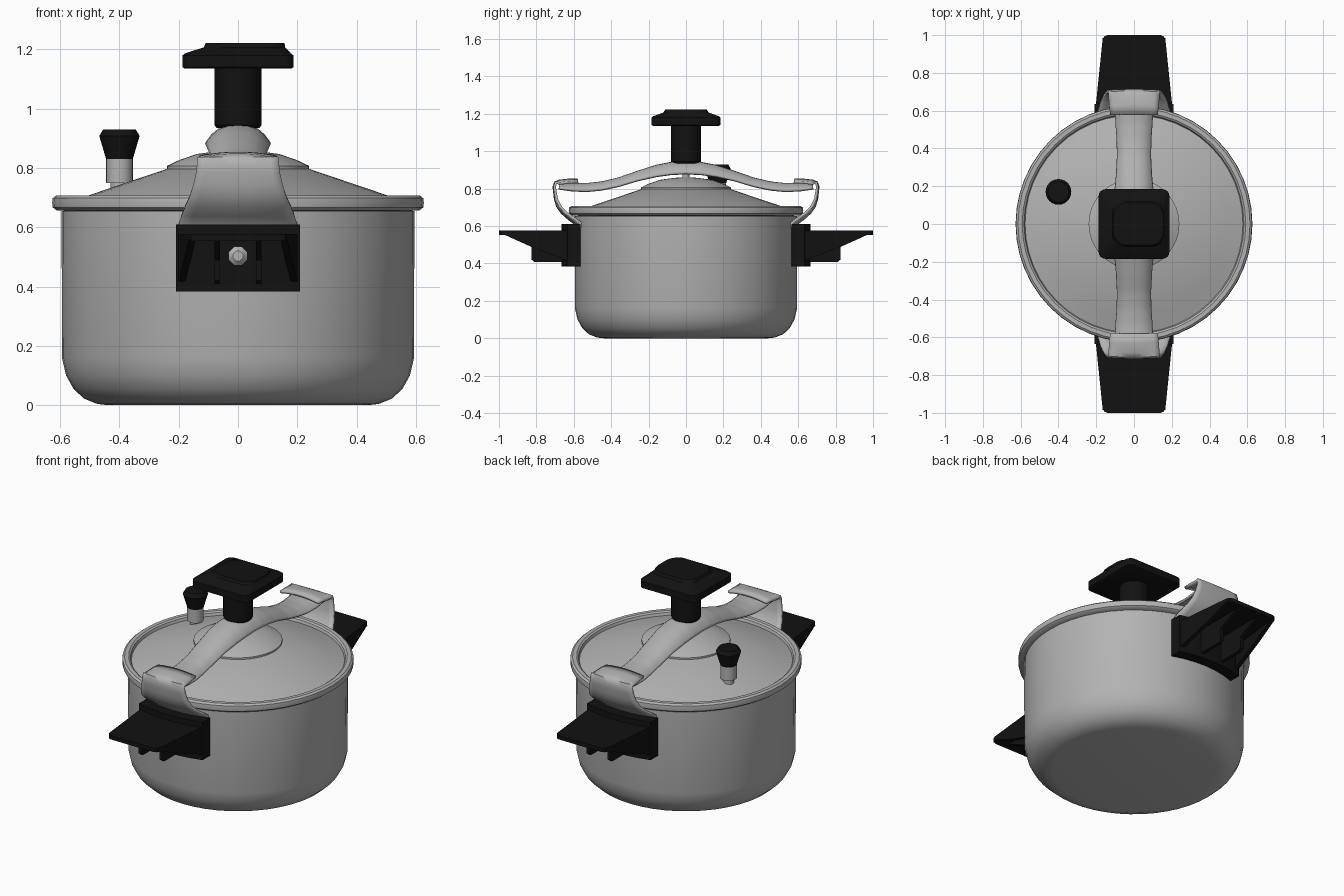
import bpy, bmesh, math

if "Cube" in bpy.data.objects:
    bpy.data.objects.remove(bpy.data.objects["Cube"])

def material(name, v):
    m = bpy.data.materials.new(name)
    m.diffuse_color = (v, v, v, 1)
    m.use_nodes = True
    m.node_tree.nodes["Principled BSDF"].inputs["Base Color"].default_value = m.diffuse_color
    return m

STEEL = material("brushed_steel", 0.45)
BLACK = material("black_plastic", 0.006)

def finish(name, bm, mat, angle=35, thickness=0, turn=0):
    bmesh.ops.remove_doubles(bm, verts=bm.verts, dist=1e-5)
    bmesh.ops.recalc_face_normals(bm, faces=bm.faces)
    me = bpy.data.meshes.new(name)
    bm.to_mesh(me)
    bm.free()
    me.materials.append(mat)
    ob = bpy.data.objects.new(name, me)
    bpy.context.collection.objects.link(ob)
    ob.rotation_euler.z = turn
    if thickness:
        mod = ob.modifiers.new("thickness", 'SOLIDIFY')
        mod.thickness = thickness
        mod.offset = 0
    bpy.ops.object.select_all(action='DESELECT')
    ob.select_set(True)
    bpy.context.view_layer.objects.active = ob
    bpy.ops.object.shade_smooth_by_angle(angle=math.radians(angle))
    return ob

def loft(name, rings, mat, closed=True, caps=True, **kw):
    """Skin a list of equal-length point rings."""
    bm = bmesh.new()
    vr = [[bm.verts.new(p) for p in r] for r in rings]
    n = len(vr[0])
    for a, b in zip(vr, vr[1:]):
        for i in range(n if closed else n - 1):
            j = (i + 1) % n
            bm.faces.new((a[i], a[j], b[j], b[i]))
    if closed and caps:
        bm.faces.new(vr[0])
        bm.faces.new(vr[-1])
    return finish(name, bm, mat, **kw)

def lathe(name, profile, mat, at=(0, 0), n=48, **kw):
    rings = [[(at[0] + r * math.cos(2 * math.pi * i / n),
               at[1] + r * math.sin(2 * math.pi * i / n), z) for i in range(n)]
             for r, z in profile]
    return loft(name, rings, mat, **kw)

def rounded_rect(hx, hy, r, z, cx=0, steps=5):
    pts = []
    for k, (sx, sy) in enumerate(((1, 1), (-1, 1), (-1, -1), (1, -1))):
        for i in range(steps):
            a = math.pi / 2 * (k + i / (steps - 1))
            pts.append((cx + sx * (hx - r) + r * math.cos(a), sy * (hy - r) + r * math.sin(a), z))
    return pts

def interp(keys, t):
    """Smooth interpolation through (t, a, b, ...) keys."""
    for a, b in zip(keys, keys[1:]):
        if t <= b[0]:
            break
    f = (t - a[0]) / (b[0] - a[0])
    return [p + (q - p) * f for p, q in zip(a[1:], b[1:])]

# Pot body with rounded base and rolled rim
lathe("pot_body", [(0.44, 0), (0.475, 0.004), (0.52, 0.022), (0.555, 0.055), (0.58, 0.10),
                   (0.594, 0.16), (0.595, 0.655)], STEEL)
lathe("pot_rim", [(0.575, 0.655), (0.612, 0.657), (0.625, 0.667), (0.627, 0.682), (0.625, 0.698),
                  (0.614, 0.707), (0.592, 0.707), (0.582, 0.70), (0.575, 0.68)], STEEL)

# Conical lid with raised centre cap
lathe("lid", [(0.585, 0.682), (0.50, 0.709), (0.24, 0.797)], STEEL)
lathe("lid_cap", [(0.24, 0.79), (0.24, 0.807), (0.20, 0.826), (0.14, 0.847), (0.06, 0.858), (0.01, 0.86)],
      STEEL)
lathe("clamp_screw", [(0.018, 0.85), (0.018, 0.94)], STEEL, n=12)

# Arched clamp strap, drooping at both edges: |y|, top z, half width, edge drop
KEYS = [(0, 0.947, 0.105, 0.06), (0.08, 0.943, 0.104, 0.06), (0.16, 0.927, 0.099, 0.055),
        (0.26, 0.895, 0.09, 0.045), (0.36, 0.860, 0.085, 0.04), (0.45, 0.839, 0.087, 0.038),
        (0.53, 0.830, 0.093, 0.037), (0.61, 0.832, 0.097, 0.035), (0.68, 0.828, 0.097, 0.02)]
rings = []
for i in range(-34, 35):
    z, w, d = interp(KEYS, abs(i) * 0.02)
    rings.append([(w * u, i * 0.02, z - 0.007 - d * abs(u) ** 3)
                  for u in (-1, -0.93, -0.8, -0.6, -0.3, 0, 0.3, 0.6, 0.8, 0.93, 1)])
loft("clamp_strap", rings, STEEL, closed=False, thickness=0.014, angle=50)

# Knob: stem and rounded-square grip
lathe("knob_stem", [(0.072, 0.935), (0.08, 0.945), (0.08, 1.15)], BLACK, n=32)
loft("knob_grip", [rounded_rect(0.18, 0.175, 0.03, 1.135), rounded_rect(0.187, 0.184, 0.035, 1.14),
                   rounded_rect(0.187, 0.184, 0.035, 1.18), rounded_rect(0.178, 0.176, 0.035, 1.187),
                   rounded_rect(0.137, 0.12, 0.06, 1.207, 0.022),
                   rounded_rect(0.133, 0.112, 0.07, 1.222, 0.024)], BLACK)

# Pressure valve
VALVE = (-0.40, 0.17)
lathe("valve_stem", [(0.03, 0.70), (0.03, 0.75), (0.045, 0.75), (0.045, 0.835)], STEEL, at=VALVE, n=24)
lathe("valve_cap", [(0.045, 0.83), (0.068, 0.908), (0.055, 0.93)], BLACK, at=VALVE, n=24)

# Side parts, built at the back and turned for the front
CLIP = [(0.578, 0.39, 0.20), (0.582, 0.50, 0.20), (0.586, 0.59, 0.20), (0.60, 0.617, 0.198),
        (0.632, 0.642, 0.19), (0.665, 0.672, 0.178), (0.688, 0.705, 0.163), (0.70, 0.745, 0.15),
        (0.704, 0.785, 0.141), (0.707, 0.81, 0.138), (0.70, 0.832, 0.136), (0.68, 0.842, 0.134),
        (0.63, 0.847, 0.13), (0.58, 0.848, 0.125)]

def prism_x(name, outline, x0, x1, turn, taper=0):
    """Extrude a (y, z) outline along x; taper shifts it inward with y."""
    rings = [[(x + taper * (y - 0.62), y, z) for y, z in outline] for x in (x0, x1)]
    loft(name, rings, BLACK, turn=turn)

for side, turn in (("back", 0), ("front", math.pi)):
    # Bent steel clip hooking over the strap end
    rings = []
    for y, z, w in CLIP:
        curve = 0.9 if z < 0.64 else max(0.25, 0.9 - (z - 0.64) * 5)
        droop = 0.8 if z > 0.84 else 0
        rings.append([(w * u, y - curve * (w * u) ** 2, z - droop * (w * u) ** 2)
                      for u in (-1, -0.8, -0.5, -0.2, 0.2, 0.5, 0.8, 1)])
    loft(side + "_clip", rings, STEEL, closed=False, thickness=0.014, angle=50, turn=turn)

    # Handle mounting plate, curved to the pot
    xs = [-0.21 + 0.07 * i for i in range(7)]
    outline = [(x, math.sqrt(0.602 ** 2 - x * x)) for x in xs]
    outline += [(x, 0.665 - 0.7 * x * x) for x in reversed(xs)]
    loft(side + "_handle_plate", [[(x, y, z) for x, y in outline] for z in (0.383, 0.61)],
         BLACK, turn=turn)

    # Flat tapered grip
    grip = [(-0.205, 0.60), (-0.166, 0.975), (-0.158, 0.993), (-0.14, 1.0),
            (0.14, 1.0), (0.158, 0.993), (0.166, 0.975), (0.205, 0.60)]
    loft(side + "_handle_grip", [[(x, y, z) for x, y in grip] for z in (0.553, 0.577)],
         BLACK, turn=turn)

    # Ribs below the grip
    outer = [(0.62, 0.56), (0.985, 0.56), (0.83, 0.49), (0.62, 0.41)]
    inner = [(0.62, 0.56), (0.97, 0.56), (0.825, 0.49), (0.825, 0.42), (0.81, 0.408), (0.62, 0.408)]
    for s, tag in ((-1, "left"), (1, "right")):
        prism_x(f"{side}_{tag}_outer_rib", outer, s * 0.18, s * 0.203, turn, -s * 0.103)
        prism_x(f"{side}_{tag}_inner_rib", inner, s * 0.06, s * 0.08, turn)

    # Bolt head
    rings = [[(r * math.cos(math.pi * i / 4 + math.pi / 8), y, 0.503 + r * math.sin(math.pi * i / 4 + math.pi / 8))
              for i in range(8)] for r, y in ((0.034, 0.65), (0.034, 0.68), (0.018, 0.695))]
    loft(side + "_bolt", rings, STEEL, turn=turn)
